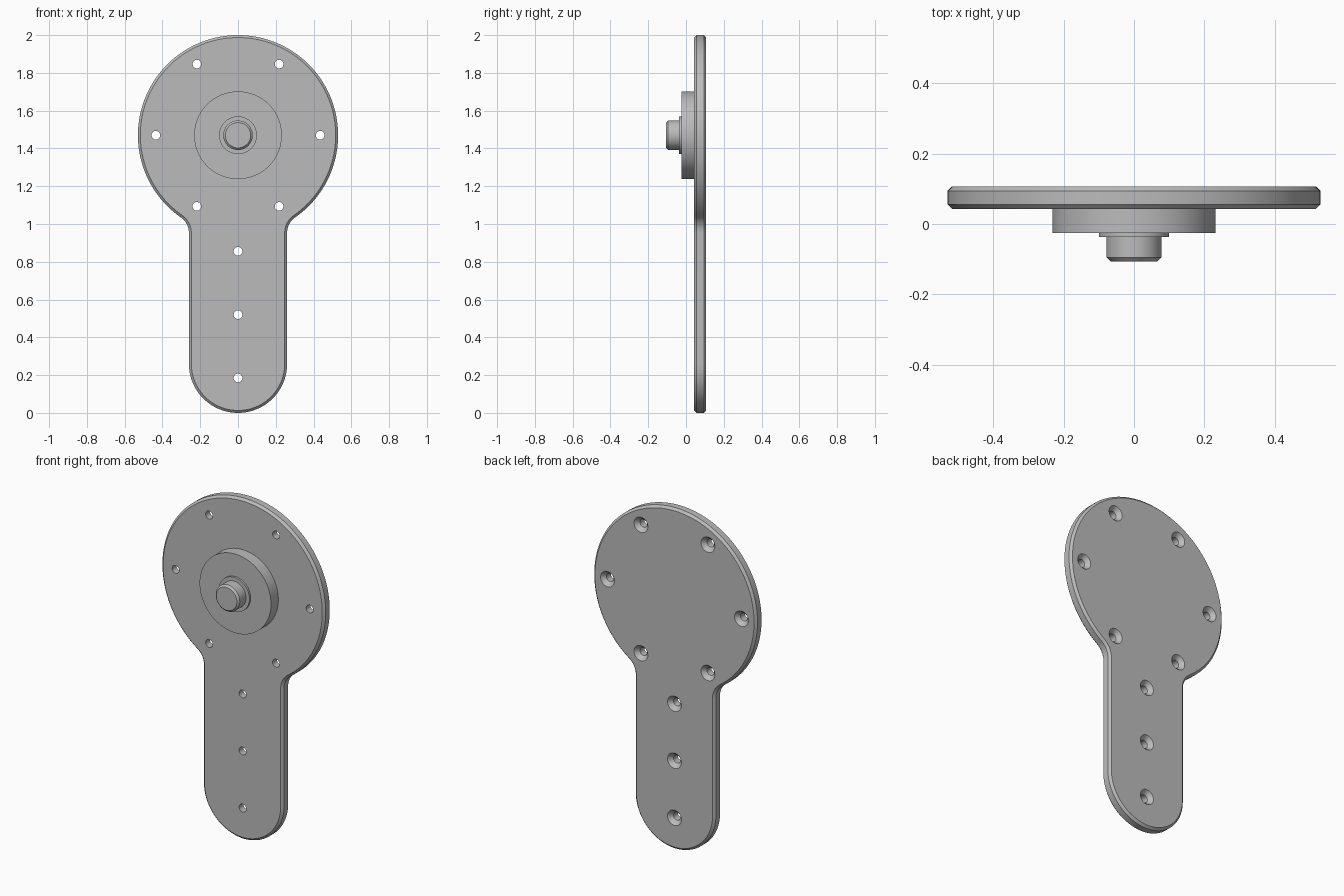
import bpy
import bmesh
from math import sin, cos, pi, sqrt, atan2

if "Cube" in bpy.data.objects:
    bpy.data.objects.remove(bpy.data.objects["Cube"], do_unlink=True)

# Main dimensions
HUB_Z, HUB_R = 1.47, 0.53
ARM_R, FILLET = 0.26, 0.10
FRONT, BACK = 0.043, 0.107
CHAMFER = 0.013

grey = bpy.data.materials.new("plain grey")
grey.use_nodes = True
grey.diffuse_color = (0.5, 0.5, 0.5, 1)
grey.node_tree.nodes["Principled BSDF"].inputs["Base Color"].default_value = (0.5, 0.5, 0.5, 1)


def loft(name, rings):
    """Skin a stack of equal point rings and cap both ends."""
    bm = bmesh.new()
    loops = [[bm.verts.new(p) for p in ring] for ring in rings]
    n = len(loops[0])
    for a, b in zip(loops, loops[1:]):
        for i in range(n):
            j = (i + 1) % n
            bm.faces.new((a[i], a[j], b[j], b[i]))
    bm.faces.new(loops[0])
    bm.faces.new(loops[-1])
    bmesh.ops.recalc_face_normals(bm, faces=bm.faces)
    mesh = bpy.data.meshes.new(name)
    bm.to_mesh(mesh)
    bm.free()
    mesh.materials.append(grey)
    obj = bpy.data.objects.new(name, mesh)
    bpy.context.collection.objects.link(obj)
    return obj


def turned(name, profile, x, z, segments=96):
    """Revolve (radius, y) pairs around an axis along y."""
    turns = [2 * pi * i / segments for i in range(segments)]
    return loft(name, [[(x + r * cos(t), y, z + r * sin(t)) for t in turns]
                       for r, y in profile])


def arc(cx, cz, r, start, end, steps):
    angles = [start + (end - start) * i / steps for i in range(steps + 1)]
    return [(cx + r * cos(a), cz + r * sin(a)) for a in angles]


def outline(inset, y):
    """Paddle outline: round hub, filleted neck, round-ended arm."""
    cx = ARM_R + FILLET
    drop = sqrt((HUB_R + FILLET) ** 2 - cx ** 2)
    neck = atan2(-drop, cx)
    right = arc(0, ARM_R, ARM_R - inset, -pi / 2, 0, 32)
    right += arc(cx, HUB_Z - drop, FILLET + inset, pi, pi + neck, 14)
    right += arc(0, HUB_Z, HUB_R - inset, neck, pi / 2, 64)
    left = [(-x, z) for x, z in reversed(right[1:-1])]
    return [(x, y, z) for x, z in right + left]


def smooth(obj):
    bpy.ops.object.select_all(action="DESELECT")
    obj.select_set(True)
    bpy.context.view_layer.objects.active = obj
    bpy.ops.object.shade_smooth_by_angle(angle=pi / 6)


# Paddle plate with chamfered rims
plate = loft("paddle_plate", [outline(CHAMFER, FRONT), outline(0, FRONT + CHAMFER),
                              outline(0, BACK - CHAMFER), outline(CHAMFER, BACK)])

# Screw holes, countersunk from the back
holes = [(0.435 * cos(k * pi / 3), HUB_Z + 0.435 * sin(k * pi / 3)) for k in range(6)]
holes += [(0, z) for z in (0.185, 0.52, 0.855)]
sink = [(0.023, FRONT - 0.02), (0.023, BACK - 0.024), (0.045, BACK), (0.045, BACK + 0.02)]
for x, z in holes:
    cutter = turned("hole_cutter", sink, x, z, 32)
    cutter.hide_render = True
    cut = plate.modifiers.new("hole", "BOOLEAN")
    cut.operation, cut.solver, cut.object = "DIFFERENCE", "EXACT", cutter
    bpy.context.view_layer.objects.active = plate
    bpy.ops.object.modifier_apply(modifier=cut.name)
    bpy.data.objects.remove(cutter, do_unlink=True)
smooth(plate)

# Stepped hub: boss, collar and chamfered pin
smooth(turned("hub_boss", [(0.232, -0.025), (0.232, FRONT + 0.005)], 0, HUB_Z))
smooth(turned("hub_collar", [(0.1, -0.037), (0.1, -0.02)], 0, HUB_Z))
smooth(turned("hub_pin", [(0.067, -0.106), (0.078, -0.095), (0.078, -0.03)], 0, HUB_Z))
